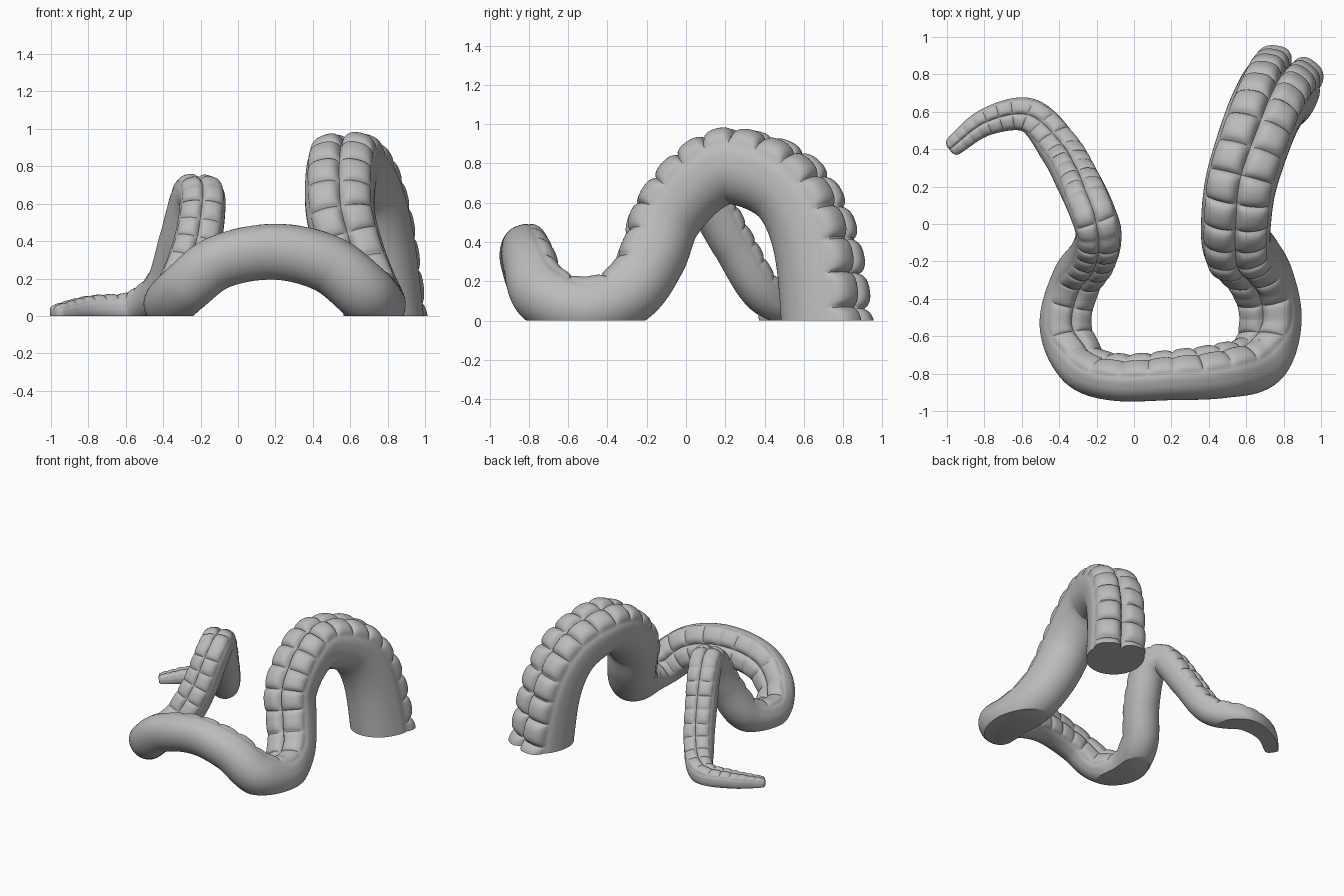
import bpy, bmesh, math
from mathutils import Vector

if "Cube" in bpy.data.objects:
    bpy.data.objects.remove(bpy.data.objects["Cube"])

# Centre line of the tentacle (x, y, z) and the direction its suckers face
KEYS = [
    (.785, .72, -.08, .41, .91, 0), (.73, .65, .42, .35, .9, .2),
    (.665, .51, .68, .2, .6, .75), (.578, .24, .79, -.06, .05, 1),
    (.55, .07, .725, -.03, -.4, .9), (.55, -.10, .53, 0, -.9, .4),
    (.61, -.175, .32, 0, -.95, .35), (.685, -.295, .14, -.15, -.6, .8),
    (.735, -.51, .055, -.38, 0, .93), (.675, -.725, .125, -.5, .6, .55),
    (.48, -.787, .275, -.15, .9, .4), (.2, -.812, .34, 0, .93, .35),
    (-.1, -.822, .285, .1, .9, .4), (-.28, -.755, .15, .5, .6, .6),
    (-.37, -.54, .06, .38, 0, .93), (-.31, -.30, .13, .15, -.6, .8),
    (-.22, -.165, .38, 0, -.95, .35), (-.19, -.04, .61, .03, -.5, .85),
    (-.23, .08, .635, -.05, .4, .9), (-.305, .235, .40, -.05, .75, .6),
    (-.395, .395, .14, 0, .5, .8), (-.56, .58, .045, 0, 0, 1),
    (-.79, .545, .04, 0, 0, 1), (-.985, .40, .01, 0, 0, 1),
]
RINGS, SIDES = 760, 88


def smooth_path(keys, steps=40):
    """Smooth curve through the keys, with the facing direction blended."""
    pts = [Vector(k[:3]) for k in keys]
    nrm = [Vector(k[3:]).normalized() for k in keys]
    n = len(pts)
    t = [0.0]
    for a, b in zip(pts, pts[1:]):
        t.append(t[-1] + (b - a).length)

    def slope(i):
        a, b = max(i - 1, 0), min(i + 1, n - 1)
        return (pts[b] - pts[a]) / (t[b] - t[a])

    out = []
    for i in range(n - 1):
        d = t[i + 1] - t[i]
        for k in range(steps + (i == n - 2)):
            u = k / steps
            p = (pts[i] * (2*u**3 - 3*u**2 + 1) + slope(i) * d * (u**3 - 2*u**2 + u)
                 + pts[i + 1] * (3*u**2 - 2*u**3) + slope(i + 1) * d * (u**3 - u**2))
            out.append((p, nrm[i].lerp(nrm[i + 1], u * u * (3 - 2 * u))))
    return out


def resample(path, count):
    """Evenly spaced points along the path, and its length."""
    dist = [0.0]
    for a, b in zip(path, path[1:]):
        dist.append(dist[-1] + (b[0] - a[0]).length)
    out, j = [], 0
    for i in range(count):
        s = dist[-1] * i / (count - 1)
        while j < len(path) - 2 and dist[j + 1] < s:
            j += 1
        u = (s - dist[j]) / (dist[j + 1] - dist[j])
        out.append((path[j][0].lerp(path[j + 1][0], u), path[j][1].lerp(path[j + 1][1], u)))
    return out, dist[-1]


def radius(f, length):
    r = .200 - .103 * f - .047 * max(0, (f - .87) / .13) ** 1.4
    r += .010 * min(1, max(0, (.36 - f) / .12))      # fuller big arch
    left = (1 - f) * length            # rounded tip
    if left < .03:
        r *= .55 + .45 * math.sqrt(1 - (1 - left / .03) ** 2)
    return r


def pillow(v, power):
    return math.sqrt(max(0, 1 - abs(2 * v - 1) ** power))


path, length = resample(smooth_path(KEYS), RINGS)
bm = bmesh.new()
rings, phase, last = [], 0.35, None
for i, (p, n) in enumerate(path):
    f = i / (RINGS - 1)
    r = radius(f, length)
    tan = (path[min(i + 1, RINGS - 1)][0] - path[max(i - 1, 0)][0]).normalized()
    up = (n - tan * n.dot(tan)).normalized()
    side = tan.cross(up)
    # sucker spacing is measured along the sucker face
    face = p + up * r * .85
    if last is not None:
        phase += (face - last).length / (.85 * r + .005)
    last = face
    fade = max(0, 1 - f / .35)         # 1 at the thick end, 0 past the big arch
    bulge = (.15 + .13 * fade) * pillow(phase % 1, 2.6)
    depth = 1 - .15 * math.exp(-((f - .53) / .08) ** 2)   # flatter front arch
    ring = []
    for k in range(SIDES):
        a = 2 * math.pi * k / SIDES
        u, c = math.sin(a), math.cos(a)
        if c > 1e-6:                   # sucker side: two rows of pillows
            h = .82 * c ** .6 - .07 * math.exp(-(u / .16) ** 2)
            b = bulge * pillow(min(abs(u) / .9, 1), 3)
            h, u = h + b, u * (1 + .45 * b)
        else:                          # smooth rounded back
            h = (.97 + .13 * fade) * c
        ring.append(bm.verts.new(p + side * u * r + up * h * r * depth))
    rings.append(ring)

# Skin and end caps
for a, b in zip(rings, rings[1:]):
    for k in range(SIDES):
        m = (k + 1) % SIDES
        bm.faces.new((a[k], a[m], b[m], b[k]))
bm.faces.new(rings[0])
bm.faces.new(rings[-1])

# Flat cut where the tentacle meets the ground
bmesh.ops.bisect_plane(bm, geom=bm.verts[:] + bm.edges[:] + bm.faces[:], dist=1e-6,
                       plane_co=(0, 0, 0), plane_no=(0, 0, 1), clear_inner=True)
bmesh.ops.holes_fill(bm, edges=[e for e in bm.edges if e.is_boundary], sides=0)
bmesh.ops.recalc_face_normals(bm, faces=bm.faces[:])

mesh = bpy.data.meshes.new("tentacle")
bm.to_mesh(mesh)
bm.free()
tentacle = bpy.data.objects.new("tentacle", mesh)
bpy.context.collection.objects.link(tentacle)
grey = bpy.data.materials.new("plain grey")
grey.diffuse_color = (.5, .5, .5, 1)
grey.use_nodes = True
grey.node_tree.nodes["Principled BSDF"].inputs["Base Color"].default_value = grey.diffuse_color
mesh.materials.append(grey)

bpy.context.view_layer.objects.active = tentacle
tentacle.select_set(True)
bpy.ops.object.shade_smooth_by_angle(angle=math.radians(40))
